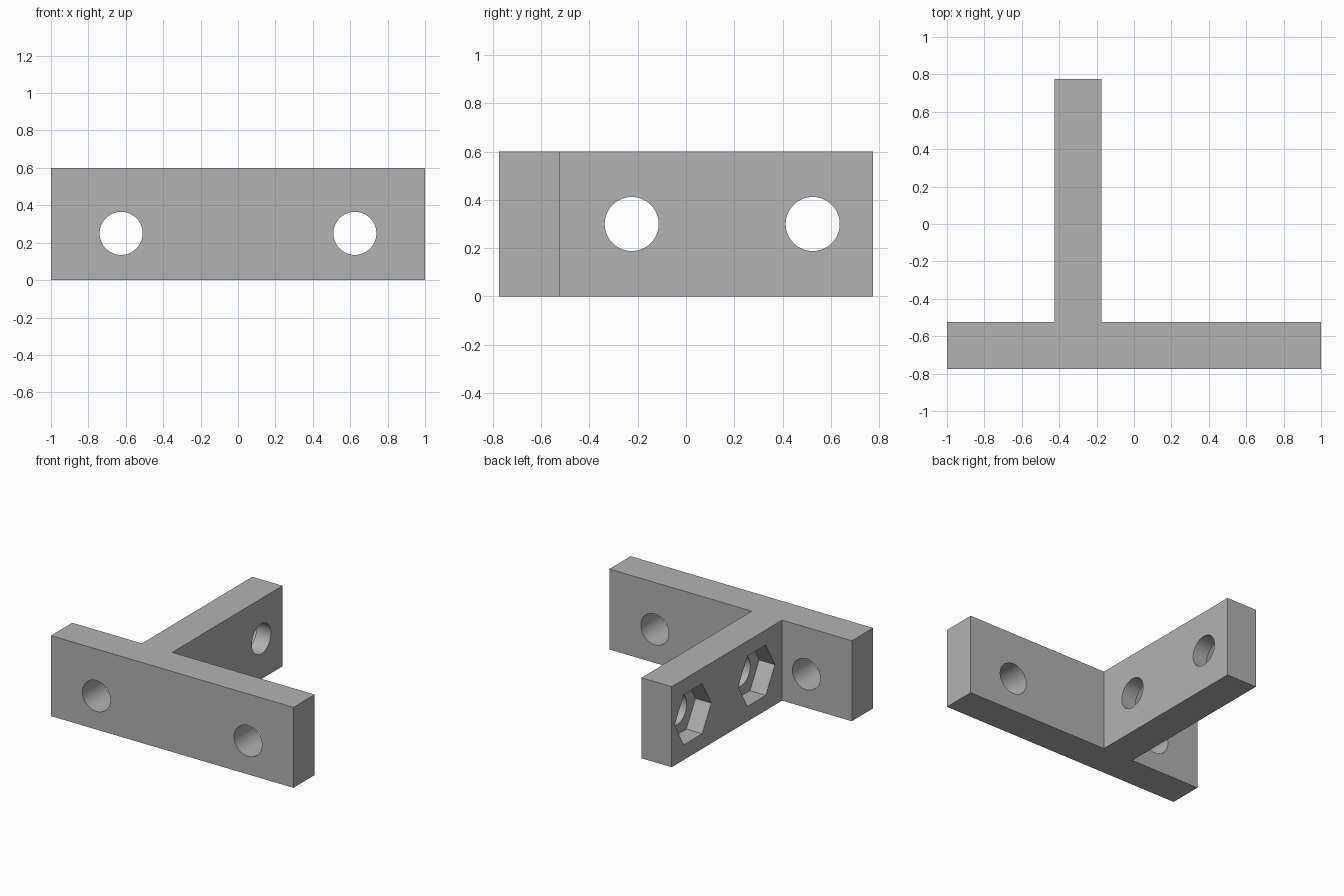
import bpy, bmesh
from math import radians
from mathutils import Matrix

cube = bpy.data.objects.get("Cube")
if cube:
    bpy.data.objects.remove(cube, do_unlink=True)

HEIGHT = 0.6
STEM_LEFT, STEM_RIGHT = -0.425, -0.175
FRONT, PLATE_BACK, BACK = -0.775, -0.525, 0.775

# Plain grey material
grey = bpy.data.materials.new("plain grey")
grey.use_nodes = True
colour = (0.448, 0.448, 0.448, 1)
grey.diffuse_color = colour
grey.node_tree.nodes["Principled BSDF"].inputs["Base Color"].default_value = colour


def add_object(name, bm):
    bmesh.ops.recalc_face_normals(bm, faces=bm.faces)
    mesh = bpy.data.meshes.new(name)
    bm.to_mesh(mesh)
    bm.free()
    mesh.materials.append(grey)
    obj = bpy.data.objects.new(name, mesh)
    bpy.context.collection.objects.link(obj)
    return obj


def cut(target, name, centre, radius, length, sides, axis):
    """Cut a prism or cylinder along the x or y axis out of the target."""
    bm = bmesh.new()
    turn = Matrix.Rotation(radians(90), 4, "Y" if axis == "x" else "X")
    bmesh.ops.create_cone(bm, cap_ends=True, segments=sides, radius1=radius,
                          radius2=radius, depth=length,
                          matrix=Matrix.Translation(centre) @ turn)
    cutter = add_object(name, bm)
    cutter.hide_render = True
    mod = target.modifiers.new(name, "BOOLEAN")
    mod.operation = "DIFFERENCE"
    mod.solver = "EXACT"
    mod.object = cutter
    bpy.context.view_layer.objects.active = target
    bpy.ops.object.modifier_apply(modifier=name)
    bpy.data.objects.remove(cutter, do_unlink=True)


# T-shaped body: front plate with an off-centre stem
outline = [(-1, FRONT), (1, FRONT), (1, PLATE_BACK), (STEM_RIGHT, PLATE_BACK),
           (STEM_RIGHT, BACK), (STEM_LEFT, BACK), (STEM_LEFT, PLATE_BACK),
           (-1, PLATE_BACK)]
bm = bmesh.new()
base = bm.faces.new([bm.verts.new((x, y, 0)) for x, y in outline])
top = bmesh.ops.extrude_face_region(bm, geom=[base])
bmesh.ops.translate(bm, vec=(0, 0, HEIGHT),
                    verts=[v for v in top["geom"] if isinstance(v, bmesh.types.BMVert)])
bracket = add_object("t_bracket", bm)

# Round bolt holes through the front plate
for x in (-0.625, 0.625):
    cut(bracket, "plate_hole", (x, (FRONT + PLATE_BACK) / 2, 0.25), 0.115, 0.4, 64, "y")

# Round bolt holes through the stem, with hexagonal nut pockets on its right face
POCKET_DEPTH = 0.13
for y in (-0.225, 0.525):
    cut(bracket, "stem_hole", ((STEM_LEFT + STEM_RIGHT) / 2, y, 0.3), 0.112, 0.4, 64, "x")
    cut(bracket, "nut_pocket", (STEM_LEFT, y, 0.3), 0.216, 2 * POCKET_DEPTH, 6, "x")

# Smooth hole walls, sharp edges elsewhere
bpy.ops.object.select_all(action="DESELECT")
bracket.select_set(True)
bpy.context.view_layer.objects.active = bracket
bpy.ops.object.shade_smooth_by_angle(angle=radians(30))
